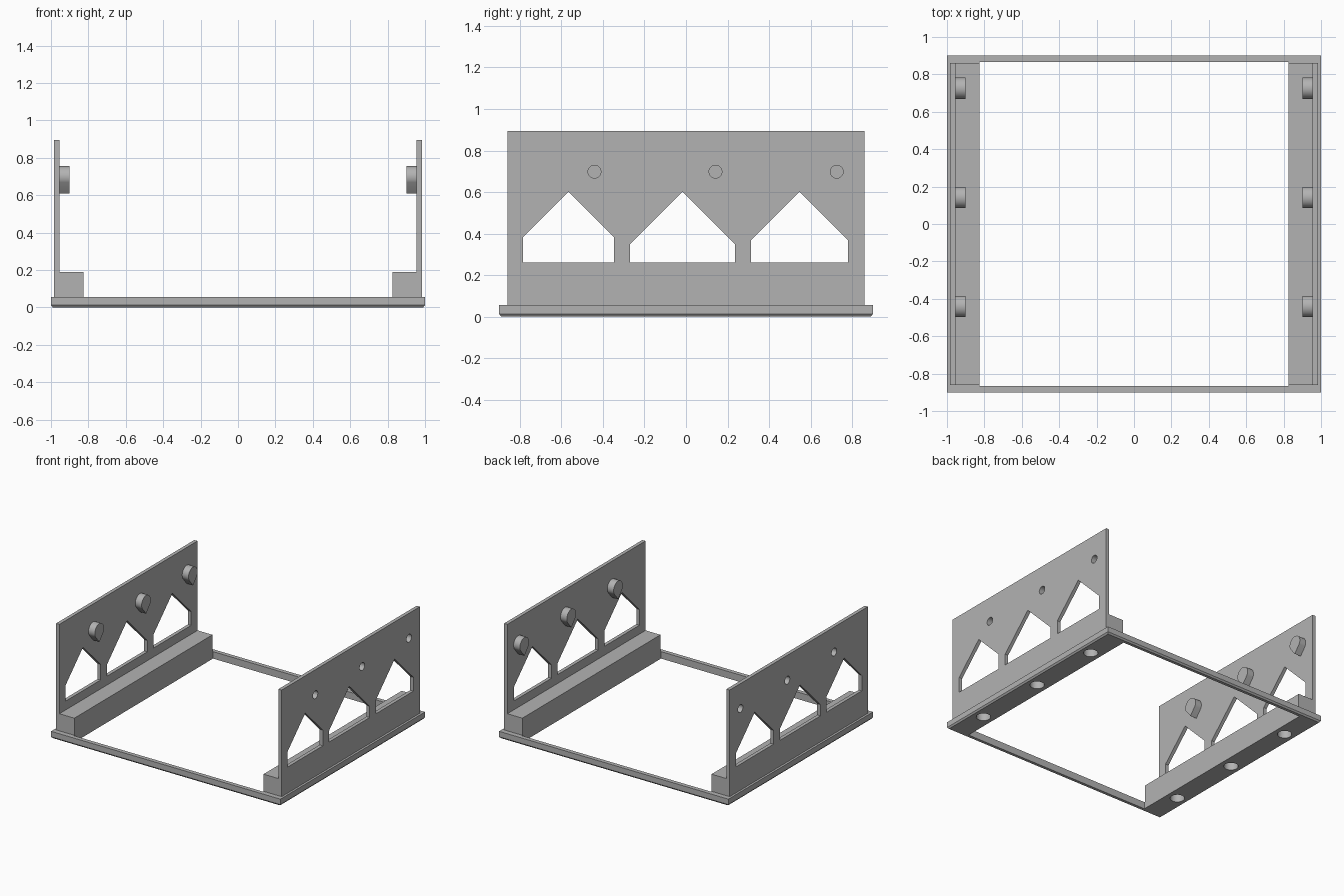
import bpy, bmesh, math
from mathutils import Vector

if "Cube" in bpy.data.objects:
    bpy.data.objects.remove(bpy.data.objects["Cube"], do_unlink=True)

grey = bpy.data.materials.new("plain_grey")
grey.use_nodes = True
GREY = (0.45, 0.45, 0.45, 1)
grey.diffuse_color = GREY
grey.node_tree.nodes["Principled BSDF"].inputs["Base Color"].default_value = GREY


def loft(name, loops):
    """Closed solid through matching vertex loops."""
    bm = bmesh.new()
    rings = [[bm.verts.new(p) for p in loop] for loop in loops]
    n = len(rings[0])
    bm.faces.new(rings[0])
    bm.faces.new(rings[-1])
    for a, b in zip(rings, rings[1:]):
        for i in range(n):
            j = (i + 1) % n
            bm.faces.new((a[i], a[j], b[j], b[i]))
    bmesh.ops.recalc_face_normals(bm, faces=bm.faces)
    mesh = bpy.data.meshes.new(name)
    bm.to_mesh(mesh)
    bm.free()
    mesh.materials.append(grey)
    ob = bpy.data.objects.new(name, mesh)
    bpy.context.collection.objects.link(ob)
    return ob


def along_x(name, profile, x0, x1):
    return loft(name, [[(x, y, z) for y, z in profile] for x in (x0, x1)])


def rect(hx, hy, z):
    return [(-hx, -hy, z), (hx, -hy, z), (hx, hy, z), (-hx, hy, z)]


def circle(cu, cv, r, start=0, sweep=360, n=32):
    angles = [math.radians(start + sweep * i / n) for i in range(n)]
    return [(cu + r * math.cos(a), cv + r * math.sin(a)) for a in angles]


def combine(target, tool, operation):
    """Apply a boolean and discard the tool."""
    tool.hide_render = True
    mod = target.modifiers.new(operation.lower(), 'BOOLEAN')
    mod.object, mod.operation, mod.solver = tool, operation, 'EXACT'
    bpy.context.view_layer.objects.active = target
    bpy.ops.object.modifier_apply(modifier=mod.name)
    bpy.data.objects.remove(tool, do_unlink=True)


SIDE_Y, BASE_TOP, RAIL_TOP, PLATE_TOP = 0.86, 0.055, 0.19, 0.895
INNER_X, PLATE_IN, PLATE_OUT = 0.825, 0.955, 0.983


def side_profile(top):
    return [(-SIDE_Y, BASE_TOP), (SIDE_Y, BASE_TOP), (SIDE_Y, top), (-SIDE_Y, top)]


# Base frame with a chamfered lower edge
base = loft("base_frame", [rect(0.99, 0.89, 0), rect(1, 0.9, 0.012), rect(1, 0.9, BASE_TOP)])
combine(base, loft("opening_cutter", [rect(INNER_X, 0.867, -1), rect(INNER_X, 0.867, 1)]), 'DIFFERENCE')

# Side wall joined to its floor rail
wall = along_x("side_wall", side_profile(PLATE_TOP), PLATE_IN, PLATE_OUT)
combine(wall, along_x("rail", side_profile(RAIL_TOP), INNER_X, 0.97), 'UNION')

# Gabled windows, all with 45 degree roofs
APEX, SILL = 0.602, 0.26
for centre, half in ((-0.566, 0.219), (-0.017, 0.253), (0.547, 0.234)):
    lo, hi, eave = centre - half, centre + half, APEX - half
    gable = [(lo, SILL), (hi, SILL), (hi, eave), (centre, APEX), (lo, eave)]
    combine(wall, along_x("window_cutter", gable, 0.9, 1.1), 'DIFFERENCE')

# Inner bosses with pointed undersides, and their blind outer holes
BOSS_Z, BOSS_R = 0.698, 0.057
for y in (-0.441, 0.142, 0.726):
    drop = circle(y, BOSS_Z, BOSS_R, -30, 240, 24)
    drop += circle(y, BOSS_Z, BOSS_R, 210, 1, 1) + [(y, BOSS_Z - 0.088)]
    combine(wall, along_x("boss", drop, 0.9, 0.965), 'UNION')
    combine(wall, along_x("boss_cutter", circle(y, BOSS_Z, 0.031), 0.915, 1.1), 'DIFFERENCE')

# Blind sockets in the underside
for y in (-0.6, 0, 0.6):
    ring = circle(0.91, y, 0.052)
    for part, sides in ((wall, (1,)), (base, (1, -1))):
        for s in sides:
            socket = loft("socket_cutter", [[(s * px, py, z) for px, py in ring] for z in (-0.1, 0.14)])
            combine(part, socket, 'DIFFERENCE')

# Opposite wall by mirroring
mirror = wall.modifiers.new("mirror", 'MIRROR')
mirror.use_mirror_merge = False
bpy.context.view_layer.objects.active = wall
bpy.ops.object.modifier_apply(modifier=mirror.name)

# Crisp edges with smooth round surfaces
for ob in (base, wall):
    bpy.ops.object.select_all(action='DESELECT')
    ob.select_set(True)
    bpy.context.view_layer.objects.active = ob
    bpy.ops.object.shade_smooth_by_angle(angle=math.radians(25))
